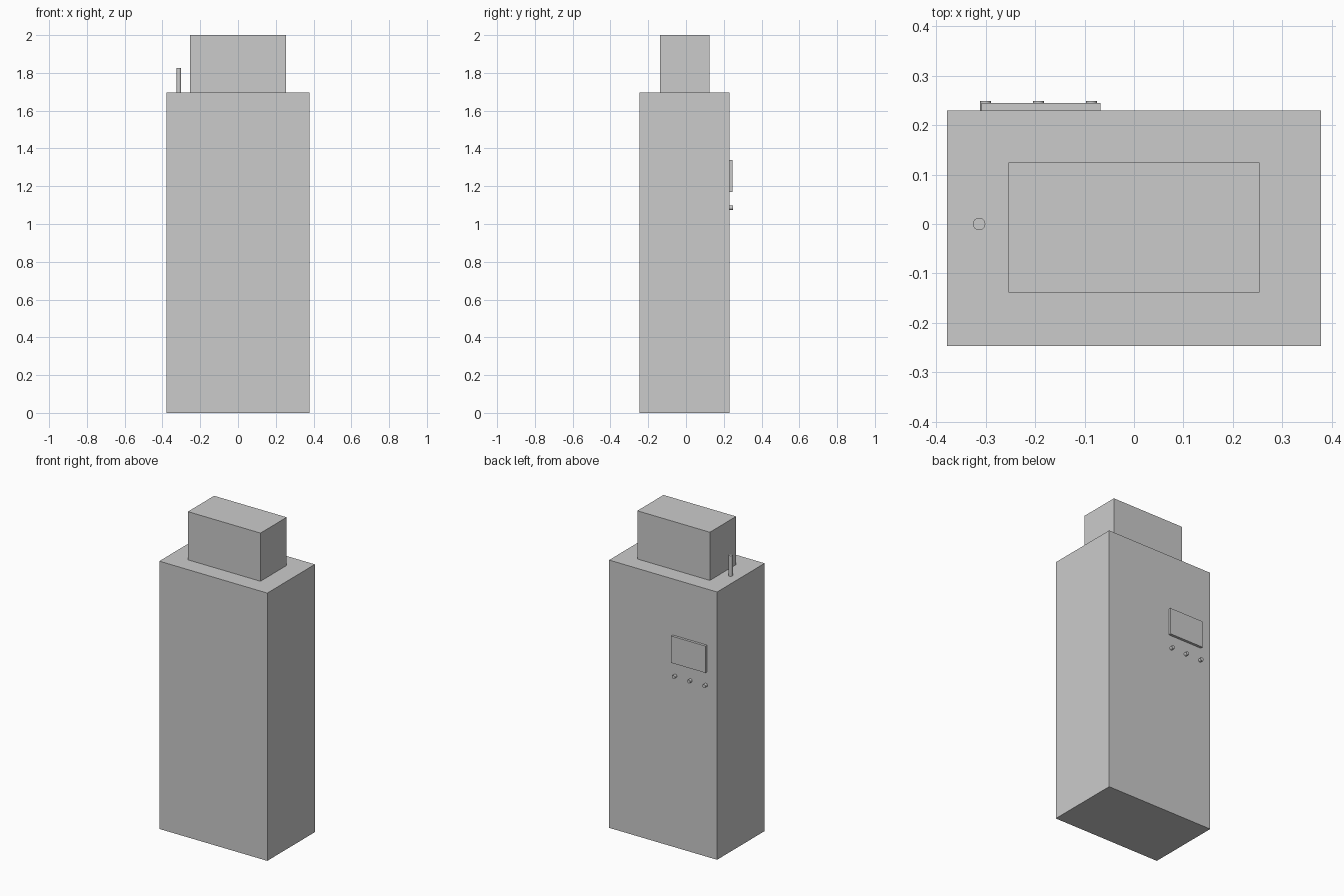
import bpy
from math import pi

if "Cube" in bpy.data.objects:
    bpy.data.objects.remove(bpy.data.objects["Cube"])


def box(name, x0, x1, y0, y1, z0, z1):
    bpy.ops.mesh.primitive_cube_add(size=1, location=((x0 + x1) / 2, (y0 + y1) / 2, (z0 + z1) / 2))
    ob = bpy.context.object
    ob.name = name
    ob.scale = (x1 - x0, y1 - y0, z1 - z0)
    bpy.ops.object.transform_apply(location=False, rotation=False, scale=True)
    return ob


def rod(name, radius, depth, loc, rot=(0, 0, 0)):
    bpy.ops.mesh.primitive_cylinder_add(vertices=32, radius=radius, depth=depth, location=loc, rotation=rot)
    ob = bpy.context.object
    ob.name = name
    bpy.ops.object.shade_smooth_by_angle()
    return ob


BACK = 0.229   # control side of the cabinet
TOP = 1.695    # top of the cabinet

# Main cabinet and the smaller box on top
box("cabinet", -0.378, 0.378, -0.247, BACK, 0, TOP)
box("top_housing", -0.254, 0.254, -0.138, 0.124, TOP, 2.0)

# Short pipe standing on the cabinet
rod("top_pipe", 0.0125, 0.13, (-0.313, 0, TOP + 0.065))

# Display panel with a row of buttons below
box("display_panel", -0.308, -0.068, BACK, 0.245, 1.17, 1.34)
for i, x in enumerate((-0.300, -0.193, -0.086)):
    rod(f"button_{i + 1}", 0.011, 0.02, (x, BACK + 0.01, 1.086), (pi / 2, 0, 0))
